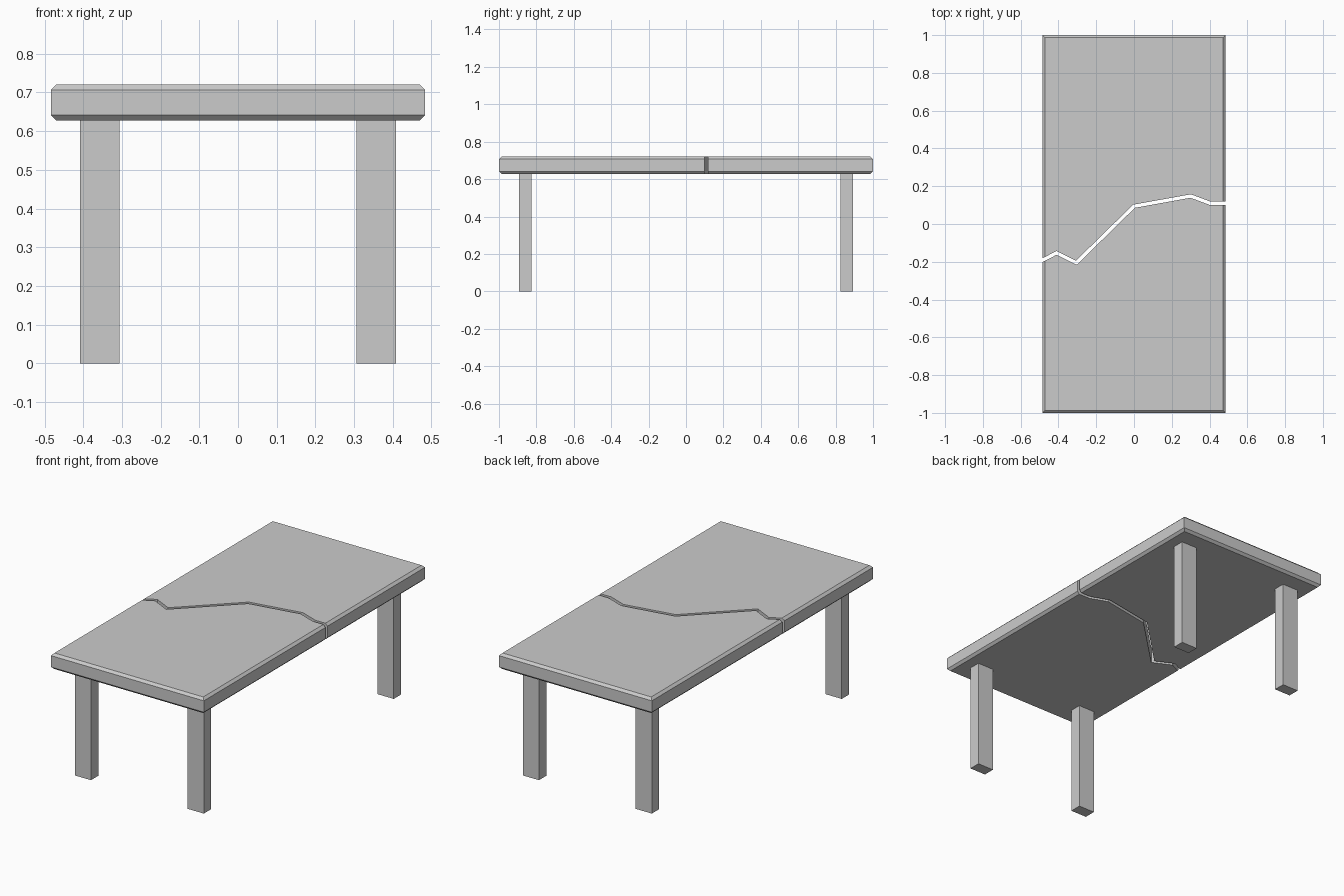
import bpy, bmesh
from mathutils import Vector

default = bpy.data.objects.get("Cube")
if default:
    bpy.data.objects.remove(default, do_unlink=True)

grey = bpy.data.materials.new("light grey")
grey.use_nodes = True
grey.diffuse_color = (0.6, 0.6, 0.6, 1)
grey.node_tree.nodes["Principled BSDF"].inputs["Base Color"].default_value = (0.6, 0.6, 0.6, 1)

HALF_W, HALF_L = 0.484, 1.0
BOTTOM, TOP, CHAMFER = 0.628, 0.72, 0.0135
GAP = 0.018


def loft(name, rings):
    """Join stacked rings of points with flat sides and cap both ends."""
    bm = bmesh.new()
    loops = [[bm.verts.new(p) for p in ring] for ring in rings]
    n = len(loops[0])
    for low, high in zip(loops, loops[1:]):
        for i in range(n):
            j = (i + 1) % n
            bm.faces.new((low[i], low[j], high[j], high[i]))
    bm.faces.new(loops[0][::-1])
    bm.faces.new(loops[-1])
    bmesh.ops.recalc_face_normals(bm, faces=bm.faces)
    mesh = bpy.data.meshes.new(name)
    bm.to_mesh(mesh)
    bm.free()
    mesh.materials.append(grey)
    obj = bpy.data.objects.new(name, mesh)
    bpy.context.collection.objects.link(obj)
    return obj


def rect(x0, x1, y0, y1, z):
    return [(x0, y0, z), (x1, y0, z), (x1, y1, z), (x0, y1, z)]


def slab(name):
    """Full table top, chamfered along its upper and lower rims."""
    levels = [(CHAMFER, BOTTOM), (0, BOTTOM + CHAMFER), (0, TOP - CHAMFER), (CHAMFER, TOP)]
    return loft(name, [rect(d - HALF_W, HALF_W - d, d - HALF_L, HALF_L - d, z)
                       for d, z in levels])


def offset(path, dist):
    """Shift an open path sideways with mitred corners."""
    normals = []
    for a, b in zip(path, path[1:]):
        d = (b - a).normalized()
        normals.append(Vector((-d.y, d.x)))
    result = []
    for i, p in enumerate(path):
        n0, n1 = normals[max(i - 1, 0)], normals[min(i, len(normals) - 1)]
        m = (n0 + n1).normalized()
        result.append(p + m * (dist / m.dot(n0)))
    return result


# Jagged crack across the top, running past both long edges
crack = [Vector(p) for p in [(-0.56, -0.23), (-0.41, -0.153), (-0.305, -0.205), (0, 0.094),
                             (0.3, 0.148), (0.405, 0.109), (0.56, 0.109)]]

# Two halves of the table top, each trimmed along its side of the crack
for name, side in (("front_top_half", -1), ("back_top_half", 1)):
    half = slab(name)
    edge = offset(crack, side * GAP / 2)
    outline = edge + [Vector((edge[-1].x, side * 1.2)), Vector((edge[0].x, side * 1.2))]
    cutter = loft(name + "_cutter", [[(p.x, p.y, z) for p in outline] for z in (0.5, 0.9)])
    cutter.hide_render = True
    trim = half.modifiers.new("trim", 'BOOLEAN')
    trim.operation = 'INTERSECT'
    trim.solver = 'EXACT'
    trim.object = cutter
    bpy.context.view_layer.objects.active = half
    bpy.ops.object.modifier_apply(modifier=trim.name)
    bpy.data.objects.remove(cutter, do_unlink=True)

# Four rectangular legs
for end, sy in (("front", -1), ("back", 1)):
    for hand, sx in (("right", -1), ("left", 1)):
        xs = sorted((sx * 0.306, sx * 0.408))
        ys = sorted((sy * 0.825, sy * 0.892))
        loft(f"{end}_{hand}_leg", [rect(*xs, *ys, z) for z in (0, BOTTOM)])
